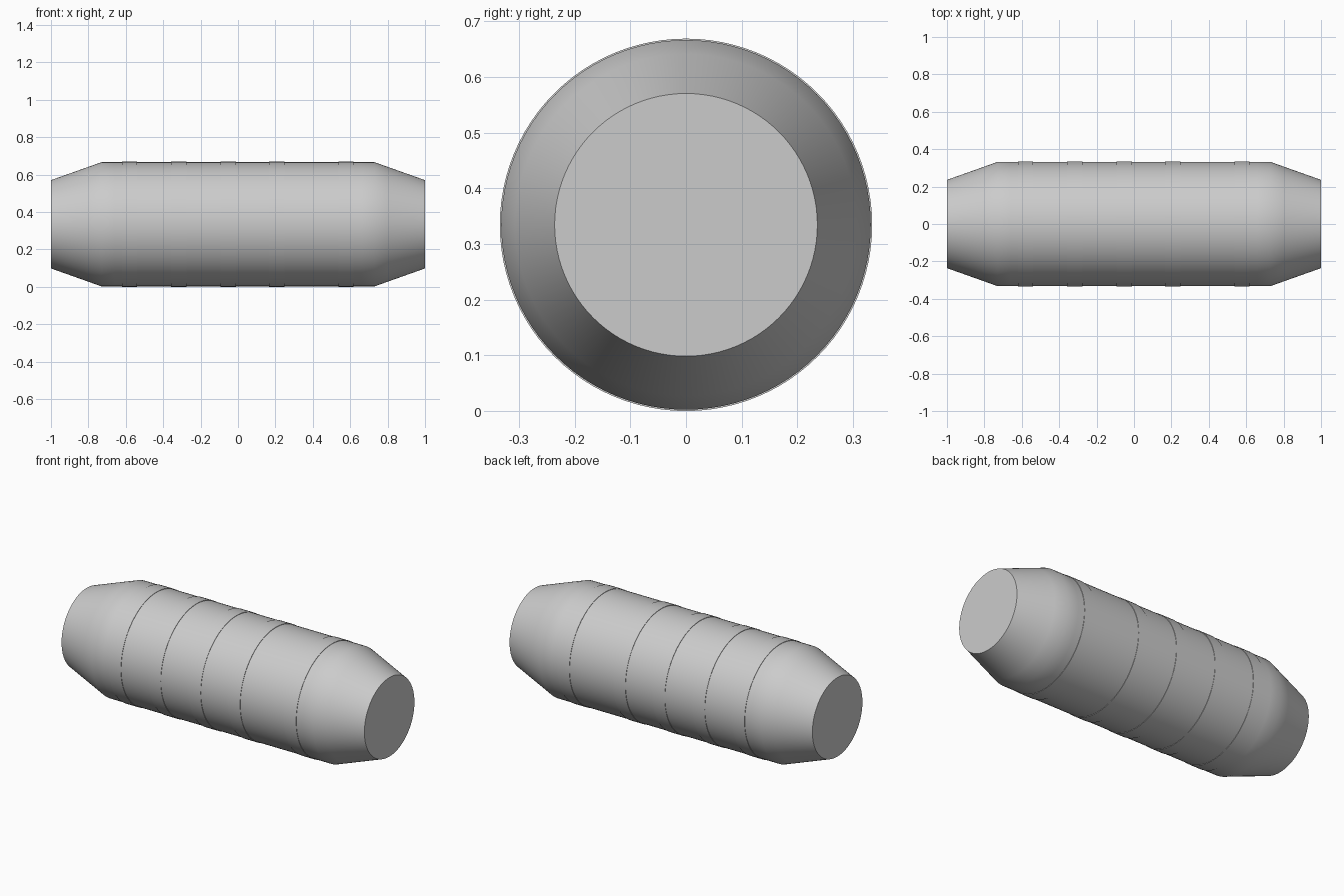
import bpy, bmesh
from math import radians
from mathutils import Matrix, Vector

if "Cube" in bpy.data.objects:
    bpy.data.objects.remove(bpy.data.objects["Cube"], do_unlink=True)

BAND_R = 0.3345          # largest radius, also the height of the axis
BODY_R = 0.332
END_R = 0.236
SEGMENTS = 96

grey = bpy.data.materials.new("light grey")
grey.use_nodes = True
colour = (0.6, 0.6, 0.6, 1)
grey.diffuse_color = colour
grey.node_tree.nodes["Principled BSDF"].inputs["Base Color"].default_value = colour


def lathe(name, profile, closed=False):
    """Turn an (x, radius) profile around the long axis."""
    bm = bmesh.new()
    rings = []
    for x, r in profile:
        ring = [bm.verts.new(Matrix.Rotation(radians(360 * i / SEGMENTS), 3, "X")
                             @ Vector((x, 0, r))) for i in range(SEGMENTS)]
        rings.append(ring)
    pairs = list(zip(rings, rings[1:]))
    if closed:
        pairs.append((rings[-1], rings[0]))
    for a, b in pairs:
        for i in range(SEGMENTS):
            j = (i + 1) % SEGMENTS
            bm.faces.new((a[i], a[j], b[j], b[i]))
    if not closed:
        bm.faces.new(rings[0])
        bm.faces.new(rings[-1])
    bmesh.ops.recalc_face_normals(bm, faces=bm.faces)
    mesh = bpy.data.meshes.new(name)
    bm.to_mesh(mesh)
    bm.free()
    mesh.materials.append(grey)
    obj = bpy.data.objects.new(name, mesh)
    obj.location.z = BAND_R
    bpy.context.collection.objects.link(obj)
    bpy.ops.object.select_all(action="DESELECT")
    obj.select_set(True)
    bpy.context.view_layer.objects.active = obj
    bpy.ops.object.shade_smooth_by_angle(angle=radians(30))
    return obj


# Main body: a cylinder with tapered, flat ends
half = [(1.0, END_R), (0.8, 0.307), (0.73, BODY_R), (0.66, BODY_R)]
lathe("body", [(-x, r) for x, r in half] + half[::-1])

# Thin raised bands around the cylinder
for n, x in enumerate((-0.58, -0.317, -0.053, 0.207, 0.577)):
    a, b = x - 0.041, x + 0.041
    inner = BODY_R - 0.01
    lathe(f"band_{n + 1}", [(a, inner), (a, BAND_R), (b, BAND_R), (b, inner)], closed=True)
